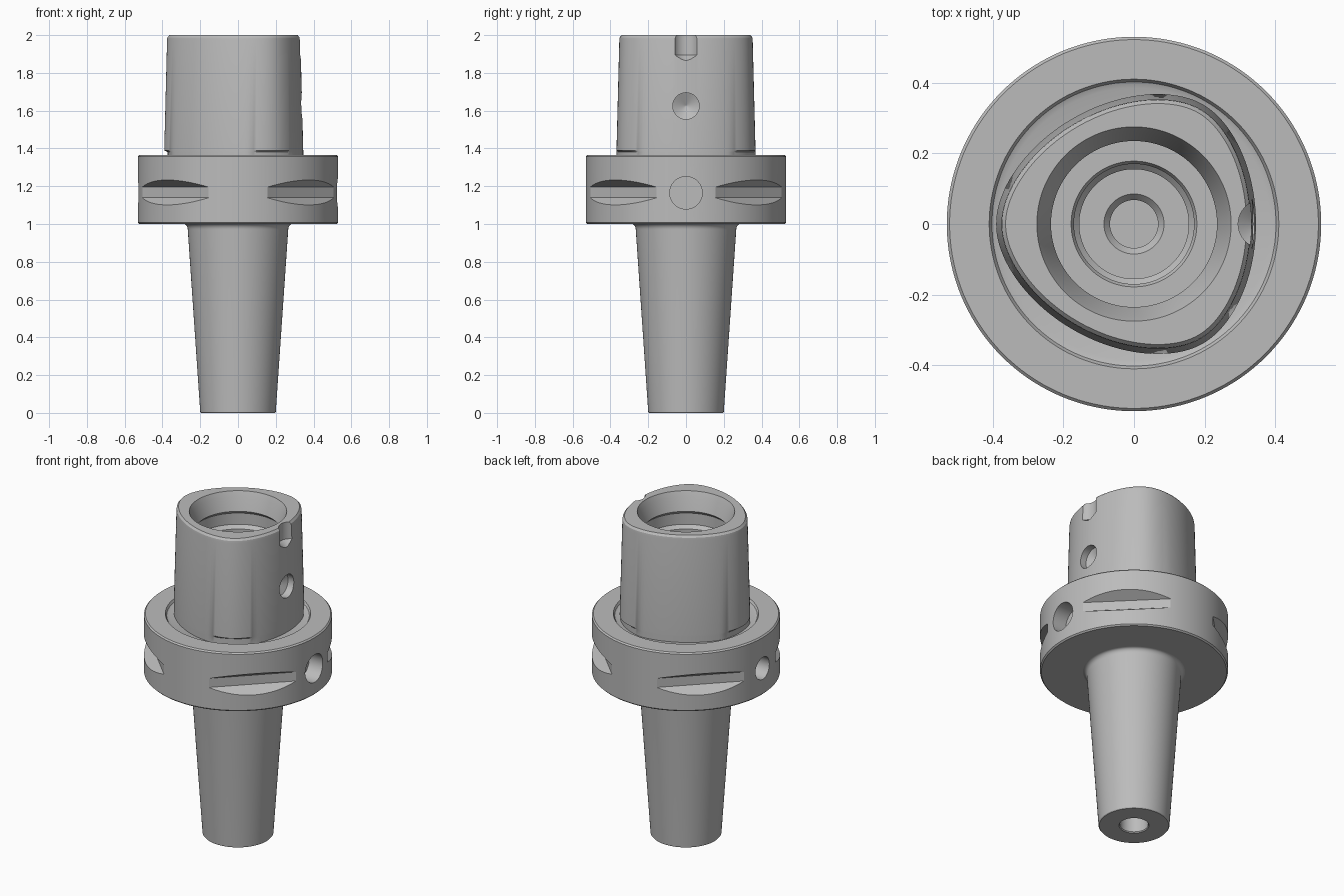
import bpy, bmesh, math
from mathutils import Matrix

if "Cube" in bpy.data.objects:
    bpy.data.objects.remove(bpy.data.objects["Cube"], do_unlink=True)

N = 144

steel = bpy.data.materials.new("steel_grey")
steel.use_nodes = True
GREY = (0.5, 0.5, 0.5, 1)
steel.diffuse_color = GREY
steel.node_tree.nodes["Principled BSDF"].inputs["Base Color"].default_value = GREY


def circle(r, z):
    return [(r * math.cos(a), r * math.sin(a), z)
            for a in (math.tau * i / N for i in range(N))]


def lobed(r, z, limit=1.0):
    """Three-lobed constant-width section, optionally turned down to a limit radius."""
    e = 0.0225
    ring = []
    for i in range(N):
        a = math.tau * i / N
        x = r * math.cos(a) - 2 * e * math.cos(2 * a) + e * math.cos(4 * a)
        y = r * math.sin(a) + 2 * e * math.sin(2 * a) + e * math.sin(4 * a)
        k = min(1, limit / math.hypot(x, y))
        ring.append((x * k, y * k, z))
    return ring


def finish(bm, name):
    bmesh.ops.recalc_face_normals(bm, faces=bm.faces)
    mesh = bpy.data.meshes.new(name)
    bm.to_mesh(mesh)
    bm.free()
    mesh.materials.append(steel)
    ob = bpy.data.objects.new(name, mesh)
    bpy.context.collection.objects.link(ob)
    return ob


def stack(name, rings, cyclic=True):
    """Skin a list of rings; a cyclic stack has a bore, otherwise the ends are capped."""
    bm = bmesh.new()
    loops = [[bm.verts.new(p) for p in ring] for ring in rings]
    pairs = list(zip(loops, loops[1:]))
    if cyclic:
        pairs.append((loops[-1], loops[0]))
    else:
        bm.faces.new(loops[0])
        bm.faces.new(loops[-1])
    for a, b in pairs:
        for i in range(N):
            j = (i + 1) % N
            bm.faces.new((a[i], a[j], b[j], b[i]))
    return finish(bm, name)


def lathe(name, profile, cyclic=True):
    return stack(name, [circle(r, z) for r, z in profile], cyclic)


def cut(target, cutter):
    mod = target.modifiers.new(cutter.name, 'BOOLEAN')
    mod.operation = 'DIFFERENCE'
    mod.solver = 'EXACT'
    mod.object = cutter
    bpy.context.view_layer.objects.active = target
    bpy.ops.object.modifier_apply(modifier=mod.name)
    bpy.data.objects.remove(cutter, do_unlink=True)


def drill(target, profile, z, angle=0):
    """Cut a revolved shape whose axis points outward at the given height and angle."""
    tool = lathe("drill_cutter", profile, False)
    tool.data.transform(Matrix.Translation((0, 0, z)) @ Matrix.Rotation(angle, 4, 'Z')
                        @ Matrix.Rotation(math.pi / 2, 4, 'Y'))
    cut(target, tool)


# Lobed tapered shank with stepped bore
shank = stack("lobed_shank", [
    lobed(0.368, 1.335, 0.372), lobed(0.368, 1.38, 0.372), lobed(0.368, 1.39),
    lobed(0.353, 1.975), lobed(0.351, 1.988), lobed(0.341, 2.0),
    circle(0.275, 2.0), circle(0.262, 1.97), circle(0.235, 1.89), circle(0.255, 1.87),
    circle(0.255, 1.80), circle(0.235, 1.78), circle(0.235, 1.70), circle(0.178, 1.70),
    circle(0.170, 1.685), circle(0.170, 1.60), circle(0.155, 1.585), circle(0.155, 1.335)])

# Flange with relief groove around the shank
flange = lathe("flange", [
    (0.522, 1.0), (0.53, 1.008), (0.53, 1.357), (0.522, 1.365), (0.41, 1.365),
    (0.402, 1.352), (0.385, 1.345), (0.155, 1.345), (0.155, 1.30), (0.085, 1.30),
    (0.068, 1.28), (0.068, 1.0)])

# Slender tapered nose with blind hole in its end
fillet = [(0.266 + 0.022 * (1 - math.cos(t)), 0.97 + 0.03 * math.sin(t))
          for t in (math.pi / 2 * i / 6 for i in range(7))]
nose = lathe("tapered_nose", [
    (0.08, 0.8), (0.08, 0.006), (0.085, 0.0), (0.196, 0.0), (0.2, 0.005)] + fillet, False)

# Key notch and drilled dimple on the flat side of the shank
notch = lathe("notch_cutter", [(0.03, 1.866), (0.068, 1.895), (0.068, 2.1)], False)
notch.data.transform(Matrix.Translation((0.363, 0, 0)))
cut(shank, notch)
drill(shank, [(0.002, 0.262), (0.07, 0.295), (0.07, 0.5)], 1.625)

# Flat-bottomed holes on opposite sides of the flange
drill(flange, [(0.086, 0.43), (0.086, 0.7)], 1.165)
drill(flange, [(0.068, 0.43), (0.068, 0.7)], 1.165, math.pi)

# Four gripper slots with sloping sides on the diagonals
for k in range(4):
    bm = bmesh.new()
    section = [(0.468, -0.028), (0.468, 0.028), (0.592, 0.104), (0.592, -0.104)]
    ends = [[bm.verts.new((x, y, z)) for x, z in section] for y in (-0.4, 0.4)]
    for end in ends:
        bm.faces.new(end)
    for i in range(4):
        j = (i + 1) % 4
        bm.faces.new((ends[0][i], ends[0][j], ends[1][j], ends[1][i]))
    bm.transform(Matrix.Translation((0, 0, 1.167))
                 @ Matrix.Rotation(math.pi / 4 + k * math.pi / 2, 4, 'Z'))
    cut(flange, finish(bm, "slot_cutter"))

# Smooth turned surfaces, keeping machined edges crisp
for ob in (shank, flange, nose):
    bpy.ops.object.select_all(action='DESELECT')
    ob.select_set(True)
    bpy.context.view_layer.objects.active = ob
    bpy.ops.object.shade_smooth_by_angle(angle=math.radians(25))
